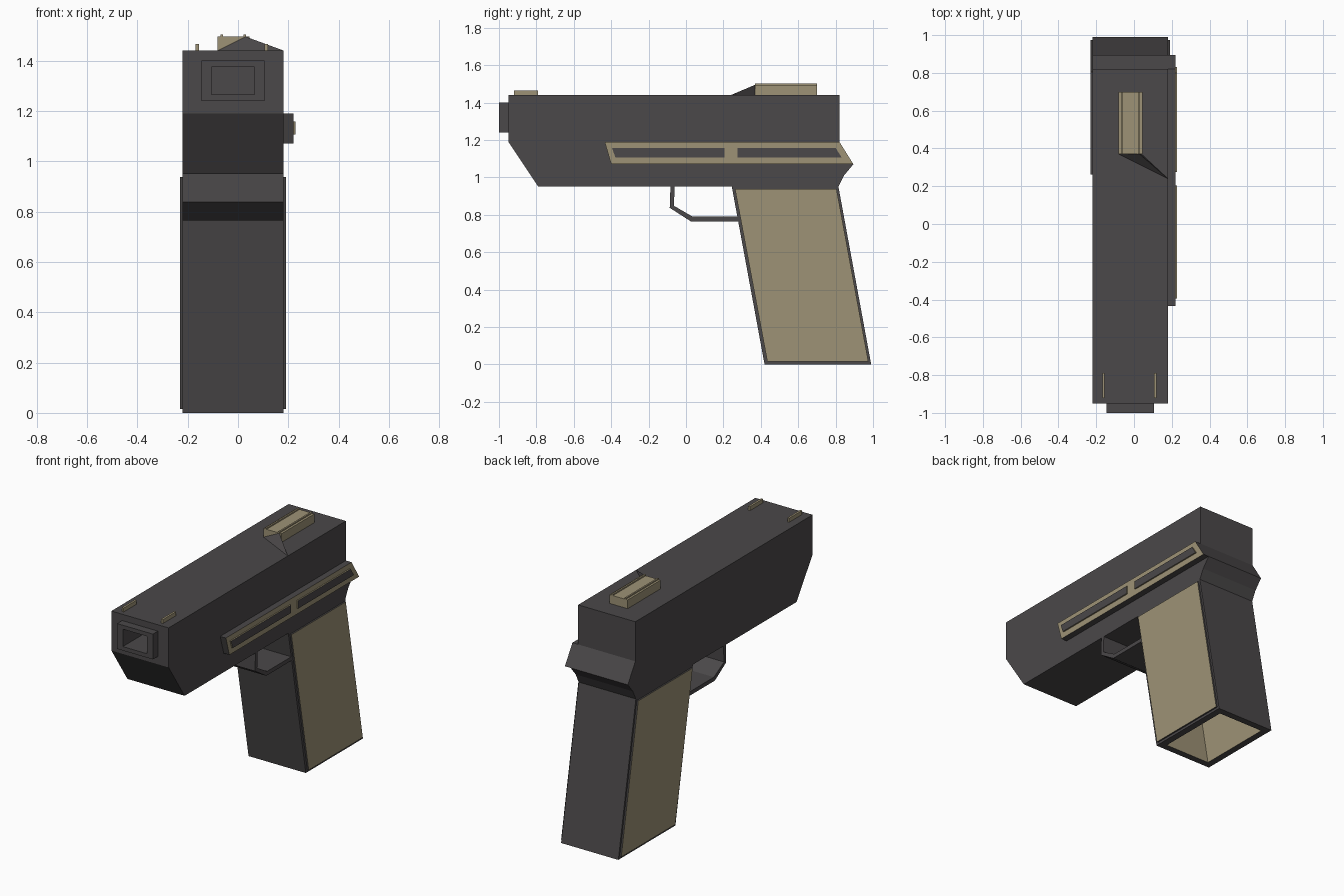
import bpy, bmesh
from mathutils import Vector

if "Cube" in bpy.data.objects:
    bpy.data.objects.remove(bpy.data.objects["Cube"])


def material(name, rgb):
    m = bpy.data.materials.new(name)
    m.diffuse_color = (*rgb, 1)
    m.use_nodes = True
    m.node_tree.nodes["Principled BSDF"].inputs["Base Color"].default_value = m.diffuse_color
    return m


DARK = material("dark_grey", (0.07, 0.065, 0.067))
TAN = material("tan", (0.34, 0.29, 0.18))
X0, X1 = -0.22, 0.18          # width of the main body


def finish(name, bm, mats):
    bmesh.ops.recalc_face_normals(bm, faces=bm.faces)
    me = bpy.data.meshes.new(name)
    bm.to_mesh(me)
    bm.free()
    for m in mats:
        me.materials.append(m)
    ob = bpy.data.objects.new(name, me)
    bpy.context.collection.objects.link(ob)
    return ob


def prism_mesh(profile, x0, x1):
    bm = bmesh.new()
    base = bm.faces.new([bm.verts.new((x0, y, z)) for y, z in profile])
    ext = bmesh.ops.extrude_face_region(bm, geom=[base])["geom"]
    verts = [v for v in ext if isinstance(v, bmesh.types.BMVert)]
    bmesh.ops.translate(bm, verts=verts, vec=(x1 - x0, 0, 0))
    bmesh.ops.recalc_face_normals(bm, faces=bm.faces)
    return bm


def prism(name, profile, x0, x1, side=DARK, cap=None):
    """Side-view (y, z) profile extruded in x; the flat caps may differ in colour."""
    bm = prism_mesh(profile, x0, x1)
    for f in bm.faces:
        f.material_index = int(abs(f.normal.x) > 0.9)
    return finish(name, bm, [side, cap or side])


def box(name, x0, x1, y0, y1, z0, z1, mat=DARK):
    return prism(name, [(y0, z0), (y1, z0), (y1, z1), (y0, z1)], x0, x1, mat)


# Main body with chamfered nose and rear beaver-tail ridge
body = prism("body", [(-0.95, 1.44), (0.82, 1.44), (0.82, 1.19), (0.895, 1.07),
                      (0.845, 1.01), (0.815, 0.95), (-0.79, 0.95), (-0.95, 1.19)], X0, X1)

# Muzzle block and the square bore through it
muzzle = box("muzzle", -0.145, 0.105, -1.0, -0.94, 1.24, 1.40)
bore = box("bore_cutter", -0.105, 0.065, -1.1, -0.65, 1.265, 1.375)
bore.hide_render = True
bore.hide_viewport = True
for ob in (body, muzzle):
    mod = ob.modifiers.new("bore", "BOOLEAN")
    mod.object = bore
    mod.operation = "DIFFERENCE"
    mod.solver = "EXACT"

# Grip with a hollow tan well in its underside
bm = prism_mesh([(0.245, 0.95), (0.815, 0.95), (0.99, 0.0), (0.42, 0.0)], X0, X1)
bottom = min(bm.faces, key=lambda f: f.calc_center_median().z)
bmesh.ops.inset_region(bm, faces=[bottom], thickness=0.06)
ext = bmesh.ops.extrude_face_region(bm, geom=[bottom])["geom"]
well = [v for v in ext if isinstance(v, bmesh.types.BMVert)]
if bottom.is_valid:
    bmesh.ops.delete(bm, geom=[bottom], context="FACES_ONLY")
bmesh.ops.translate(bm, verts=well, vec=Vector((0, -0.11, 0.6)))
for f in bm.faces:
    f.material_index = int(any(v in well for v in f.verts))
finish("grip", bm, [DARK, TAN])

# Raised tan grip panels on both sides
panel = [(0.262, 0.937), (0.805, 0.937), (0.975, 0.015), (0.435, 0.015)]
for name, a, b in (("grip_panel_left", X0 - 0.01, X0), ("grip_panel_right", X1, X1 + 0.01)):
    prism(name, panel, a, b, DARK, TAN)

# Full-width trigger guard strip
prism("trigger_guard", [(-0.083, 0.955), (-0.087, 0.837), (0.025, 0.765), (0.30, 0.765),
                        (0.30, 0.79), (0.035, 0.79), (-0.065, 0.848), (-0.06, 0.955)], X0, X1)

# Side rail on the right with two raised inlays
prism("side_rail", [(-0.435, 1.19), (0.82, 1.19), (0.895, 1.07), (-0.40, 1.07)],
      X1, 0.22, DARK, TAN)
prism("rail_inlay_front", [(-0.395, 1.157), (0.205, 1.157), (0.205, 1.107), (-0.378, 1.107)],
      0.22, 0.228, TAN, DARK)
prism("rail_inlay_rear", [(0.275, 1.157), (0.80, 1.157), (0.832, 1.107), (0.275, 1.107)],
      0.22, 0.228, TAN, DARK)

# Front sights
for name, x in (("front_sight_left", -0.168), ("front_sight_right", 0.106)):
    box(name, x, x + 0.013, -0.92, -0.79, 1.43, 1.465, TAN)

# Rear sight block with two thin top ridges
box("rear_sight", -0.082, 0.045, 0.37, 0.70, 1.43, 1.495, TAN)
for name, x in (("sight_ridge_left", -0.069), ("sight_ridge_right", 0.021)):
    box(name, x, x + 0.01, 0.37, 0.70, 1.485, 1.503, TAN)

# Angled ramp in front of the rear sight
bm = bmesh.new()
pts = [(-0.08, 0.37, 1.44), (0.18, 0.24, 1.44), (0.04, 0.37, 1.44), (0.03, 0.37, 1.495)]
bmesh.ops.convex_hull(bm, input=[bm.verts.new(p) for p in pts])
finish("sight_ramp", bm, [DARK])
